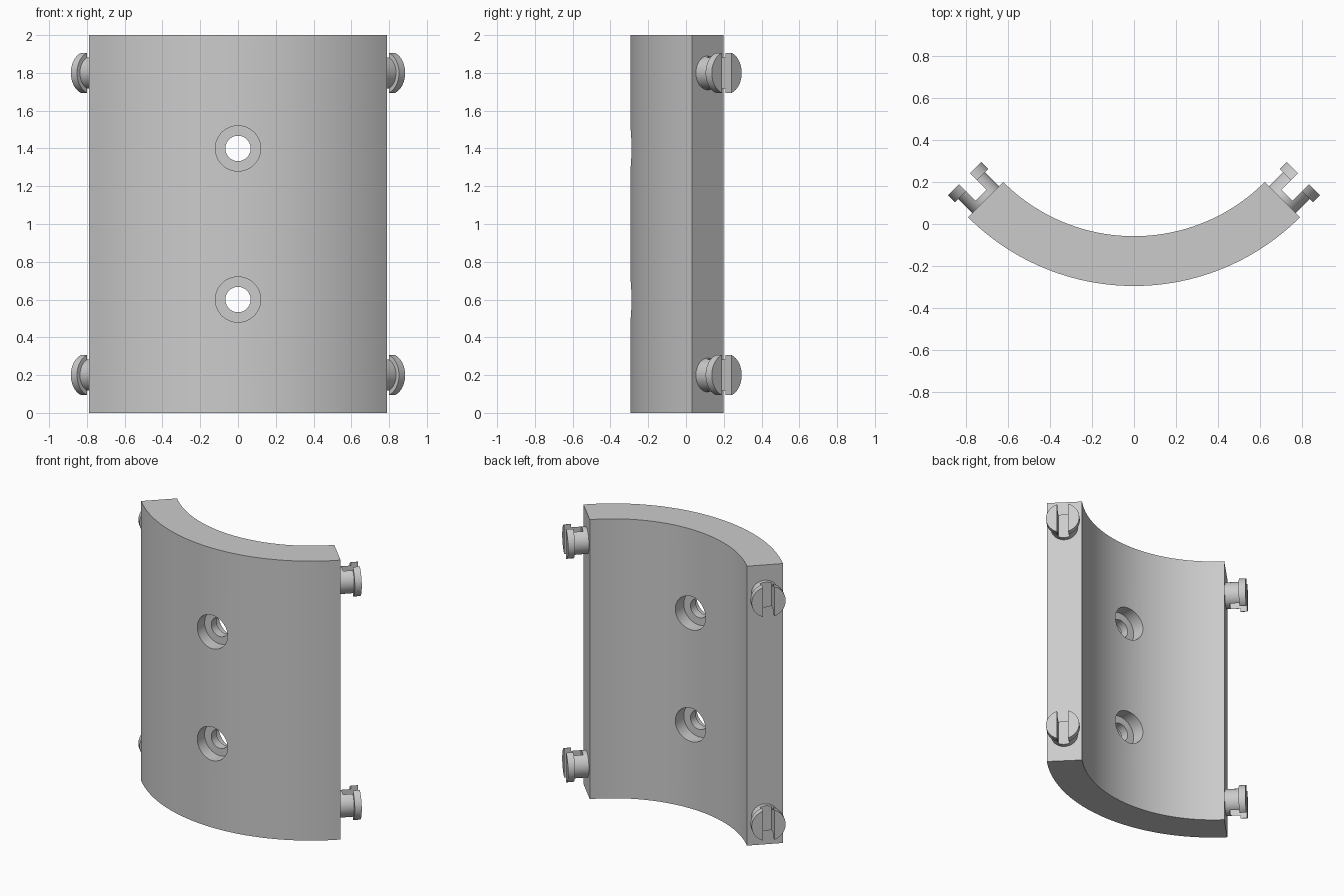
import bpy, bmesh
from math import radians, sin, cos, pi
from mathutils import Matrix, Vector

if "Cube" in bpy.data.objects:
    bpy.data.objects.remove(bpy.data.objects["Cube"])

HEIGHT = 2.0
OUTER, INNER = 1.117, 0.88      # shell radii
CENTRE_Y = 0.822                # axis of the shell
MID = (OUTER + INNER) / 2
THICK = OUTER - INNER

grey = bpy.data.materials.new("plain grey")
grey.use_nodes = True
grey.diffuse_color = (0.6, 0.6, 0.6, 1)
grey.node_tree.nodes["Principled BSDF"].inputs["Base Color"].default_value = (0.6, 0.6, 0.6, 1)


def finish(name, bm):
    bmesh.ops.recalc_face_normals(bm, faces=bm.faces)
    mesh = bpy.data.meshes.new(name)
    bm.to_mesh(mesh)
    bm.free()
    mesh.materials.append(grey)
    obj = bpy.data.objects.new(name, mesh)
    bpy.context.collection.objects.link(obj)
    return obj


def lathe(name, profile, steps=48):
    """Closed solid turned about local z from (radius, height) points."""
    bm = bmesh.new()
    verts = [bm.verts.new((r, 0, h)) for r, h in profile]
    edges = [bm.edges.new(pair) for pair in zip(verts, verts[1:])]
    bmesh.ops.spin(bm, geom=verts + edges, axis=(0, 0, 1), cent=(0, 0, 0),
                   angle=2 * pi, steps=steps)
    bmesh.ops.remove_doubles(bm, verts=bm.verts, dist=1e-5)
    return finish(name, bm)


def cut(obj, cutter):
    mod = obj.modifiers.new("cut", "BOOLEAN")
    mod.operation, mod.solver, mod.object = "DIFFERENCE", "EXACT", cutter
    bpy.context.view_layer.objects.active = obj
    bpy.ops.object.modifier_apply(modifier=mod.name)
    bpy.data.objects.remove(cutter)


def smooth(obj):
    bpy.ops.object.select_all(action="DESELECT")
    obj.select_set(True)
    bpy.context.view_layer.objects.active = obj
    bpy.ops.object.shade_smooth_by_angle(angle=radians(25))


# Quarter-round shell, extruded upwards
bm = bmesh.new()
STEPS = 48
angles = [radians(-45 + 90 * i / STEPS) for i in range(STEPS + 1)]
outline = [(OUTER, a) for a in angles] + [(INNER, a) for a in reversed(angles)]
face = bm.faces.new([bm.verts.new((r * sin(a), CENTRE_Y - r * cos(a), 0)) for r, a in outline])
top = bmesh.ops.extrude_face_region(bm, geom=[face])["geom"]
bmesh.ops.translate(bm, vec=(0, 0, HEIGHT),
                    verts=[v for v in top if isinstance(v, bmesh.types.BMVert)])
shell = finish("curved_shell", bm)

# Bolt holes, counterbored from both sides
WEB = 0.03                       # half thickness left between counterbores
for z in (0.6, 1.4):
    hole = lathe("hole_cutter", [(0, -THICK), (0.12, -THICK), (0.12, -WEB), (0.067, -WEB),
                                 (0.067, WEB), (0.12, WEB), (0.12, THICK), (0, THICK)])
    hole.matrix_world = Matrix.Translation((0, CENTRE_Y - MID, z)) @ Matrix.Rotation(pi / 2, 4, "X")
    bpy.context.view_layer.update()
    cut(shell, hole)
smooth(shell)

# Slotted snap pegs standing on the two end faces
for side, word in ((1, "left"), (-1, "right")):
    out = Vector((side, 1, 0)).normalized()
    up = Vector((0, 0, 1))
    across = up.cross(out)
    turn = Matrix((across, up, out)).transposed()
    if turn.determinant() < 0:
        turn = Matrix((-across, up, out)).transposed()
    for z, level in ((0.2, "lower"), (1.8, "upper")):
        peg = lathe(f"{level}_{word}_peg",
                    [(0, -0.01), (0.09, -0.01), (0.09, 0.095), (0.112, 0.095),
                     (0.112, 0.141), (0, 0.141)])
        bm = bmesh.new()
        bmesh.ops.create_cube(bm, size=1, matrix=Matrix.Translation((0, 0, 0.13))
                              @ Matrix.Diagonal((0.074, 0.4, 0.2, 1)))
        cut(peg, finish("slot_cutter", bm))
        place = Vector((side * MID * sin(pi / 4), CENTRE_Y - MID * cos(pi / 4), z))
        peg.matrix_world = Matrix.Translation(place) @ turn.to_4x4()
        smooth(peg)
